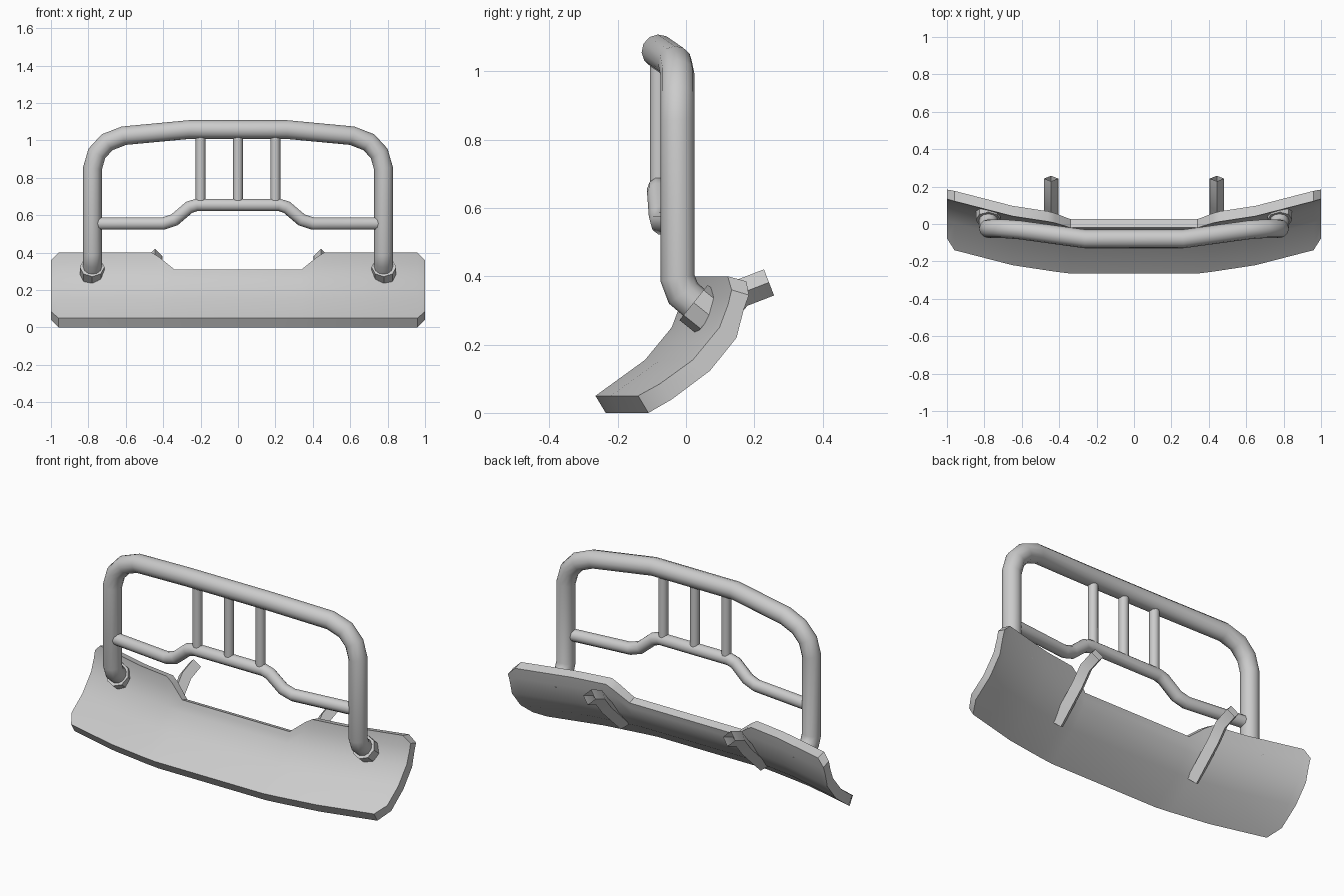
import bpy, bmesh, math
from mathutils import Vector

if "Cube" in bpy.data.objects:
    bpy.data.objects.remove(bpy.data.objects["Cube"])

steel = bpy.data.materials.new("light_grey_steel")
steel.diffuse_color = (0.6, 0.6, 0.6, 1)
steel.use_nodes = True
steel.node_tree.nodes["Principled BSDF"].inputs["Base Color"].default_value = steel.diffuse_color


def finish(name, bm, angle=40):
    bmesh.ops.recalc_face_normals(bm, faces=bm.faces)
    me = bpy.data.meshes.new(name)
    bm.to_mesh(me)
    bm.free()
    me.materials.append(steel)
    ob = bpy.data.objects.new(name, me)
    bpy.context.collection.objects.link(ob)
    bpy.ops.object.select_all(action='DESELECT')
    ob.select_set(True)
    bpy.context.view_layer.objects.active = ob
    bpy.ops.object.shade_smooth_by_angle(angle=math.radians(angle))
    return ob


def interp(t, pts):
    for (a, *p), (b, *q) in zip(pts, pts[1:]):
        if t <= b:
            f = (t - a) / (b - a)
            return [u + (v - u) * f for u, v in zip(p, q)]
    return list(pts[-1][1:])


def sweep(name, path, rx, ry=None, sides=12, side=(1, 0, 0), end_cap=True, angle=50):
    """Mitred tube along a path; rx is measured along the side direction."""
    ry = ry or rx
    pts = [Vector(p) for p in path]
    dirs = [(b - a).normalized() for a, b in zip(pts, pts[1:])]
    u = Vector(side)
    u = (u - dirs[0] * u.dot(dirs[0])).normalized()
    v = dirs[0].cross(u)
    ring = [pts[0] + u * rx * math.cos(a) + v * ry * math.sin(a)
            for a in (2 * math.pi * i / sides for i in range(sides))]
    bm = bmesh.new()
    rings = [[bm.verts.new(c) for c in ring]]
    for i in range(1, len(pts)):
        d = dirs[i - 1]
        n = d + dirs[i] if i < len(dirs) else d
        ring = [c + d * ((pts[i] - c).dot(n) / d.dot(n)) for c in ring]
        rings.append([bm.verts.new(c) for c in ring])
    for r, s in zip(rings, rings[1:]):
        for i in range(sides):
            j = (i + 1) % sides
            bm.faces.new((r[i], r[j], s[j], s[i]))
    bm.faces.new(rings[0])
    if end_cap:
        bm.faces.new(rings[-1])
    return finish(name, bm, angle)


def mirrored(half):
    """Complete a left-to-right path from its right half."""
    return [(-x, y, z) for x, y, z in reversed(half)] + half


# Curved skid plate: columns of (x, y shift, bottom z, top z)
half = [(0.34, 0, .05, .31), (0.42, .01, .05, .375), (0.46, .016, .05, .40),
        (0.65, .045, .05, .40), (0.96, .125, .05, .40), (1.0, .14, .085, .36)]
columns = [(-x, *r) for x, *r in reversed(half)] + half
front_curve = [(.05, -.265), (.155, -.12), (.25, -.042), (.34, -.008), (.40, -.003)]
thickness = [(.05, .03, -.05), (.085, .036, -.045), (.155, .05, -.032),
             (.25, .05, -.03), (.31, .045, -.015), (.40, .055, -.015)]
bm = bmesh.new()
front, back = [], []
for x, shift, lo, hi in columns:
    f, b = [], []
    for z in (lo, .155, .25, .25 + (hi - .25) * .6, hi):
        y = interp(z, front_curve)[0] + shift
        dy, dz = interp(z, thickness)
        f.append(bm.verts.new((x, y, z)))
        b.append(bm.verts.new((x, y + dy, z + dz)))
    front.append(f)
    back.append(b)
rows = len(front[0])
for c in range(len(columns) - 1):
    for r in range(rows - 1):
        for g in (front, back):
            bm.faces.new((g[c][r], g[c + 1][r], g[c + 1][r + 1], g[c][r + 1]))
    for r in (0, rows - 1):
        bm.faces.new((front[c][r], front[c + 1][r], back[c + 1][r], back[c][r]))
for c in (0, -1):
    for r in range(rows - 1):
        bm.faces.new((front[c][r], front[c][r + 1], back[c][r + 1], back[c][r]))
finish("skid_plate", bm, 35)

# Main hoop with legs bent back into the plate
sweep("main_hoop", mirrored([
    (.26, -.08, 1.058), (.61, -.032, 1.025), (.70, -.025, .99), (.755, -.025, .93),
    (.778, -.025, .85), (.778, -.025, .395), (.778, -.008, .35), (.778, .08, .275)]),
    .05, sides=12, side=(0, 1, 0))

# Lower cross bar with raised middle
sweep("cross_bar", mirrored([
    (.22, -.08, .655), (.26, -.08, .643), (.34, -.075, .575), (.40, -.07, .555),
    (.765, -.03, .555)]), .034, sides=10, side=(0, 1, 0))

# Uprights between cross bar and hoop
for n, x in enumerate((-.2, 0, .2)):
    sweep(f"upright_{n + 1}", [(x, -.08, .655), (x, -.08, 1.04)], .026, sides=10)

for label, s in (("left", -1), ("right", 1)):
    # Collar where the leg meets the plate
    sweep(f"{label}_collar", [(s * .78, .022, .323), (s * .78, .072, .283)],
          .066, sides=8, angle=30)
    # Diamond-section mounting arm behind the plate
    sweep(f"{label}_mount_arm", [
        (s * .443, -.07, .12), (s * .443, .095, .275), (s * .443, .155, .348),
        (s * .443, .243, .382)], .038, .041, sides=4, end_cap=False, angle=20)
